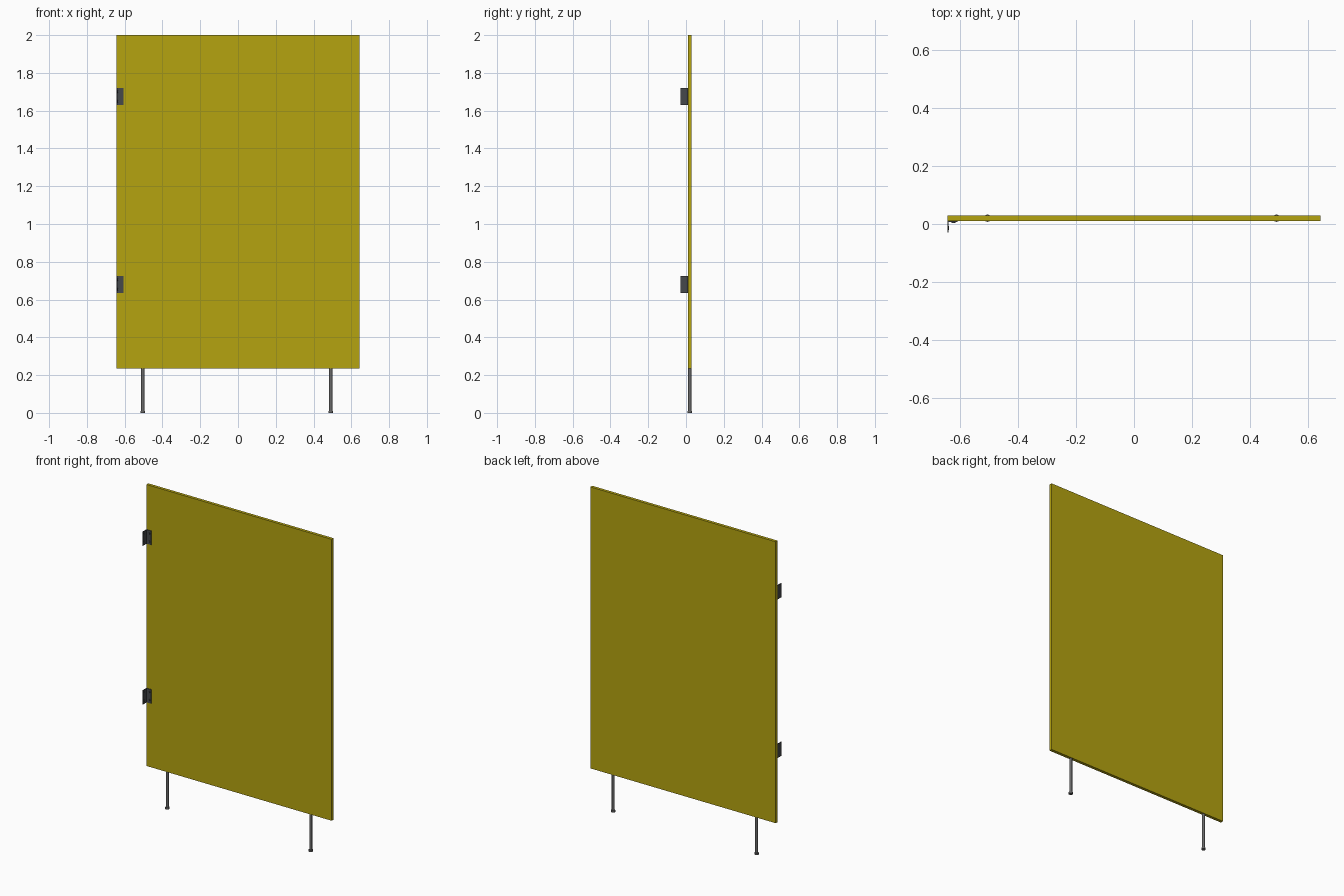
import bpy, math
from mathutils import Matrix

if "Cube" in bpy.data.objects:
    bpy.data.objects.remove(bpy.data.objects["Cube"])


def material(name, rgb):
    m = bpy.data.materials.new(name)
    m.diffuse_color = (*rgb, 1)
    m.use_nodes = True
    m.node_tree.nodes["Principled BSDF"].inputs["Base Color"].default_value = m.diffuse_color
    return m


yellow = material("yellow_board", (0.46, 0.37, 0.005))
dark = material("dark_metal", (0.06, 0.065, 0.07))
steel = material("leg_steel", (0.14, 0.14, 0.14))


def box(name, lo, hi, mat):
    bpy.ops.mesh.primitive_cube_add(size=1, location=[(a + b) / 2 for a, b in zip(lo, hi)])
    o = bpy.context.object
    o.name = name
    o.data.transform(Matrix.Diagonal([b - a for a, b in zip(lo, hi)] + [1]))
    o.data.materials.append(mat)
    return o


def cylinder(name, r, depth, loc, mat, rot=(0, 0, 0), sides=24):
    bpy.ops.mesh.primitive_cylinder_add(radius=r, depth=depth, location=loc, rotation=rot, vertices=sides)
    o = bpy.context.object
    o.name = name
    o.data.materials.append(mat)
    bpy.ops.object.shade_smooth_by_angle(angle=math.radians(40))
    return o


W, Y0, Y1, Z0 = 0.643, 0.0105, 0.0295, 0.235
YC = (Y0 + Y1) / 2

# Board
box("partition_panel", (-W, Y0, Z0), (W, Y1, 2), yellow)

# Legs with wider round feet
for side, x in (("left", -0.504), ("right", 0.491)):
    cylinder(f"{side}_leg", 0.0085, Z0 - 0.008, (x, YC, (Z0 + 0.008) / 2), steel)
    cylinder(f"{side}_foot", 0.0125, 0.01, (x, YC, 0.005), steel)

# Wall brackets: L-shaped angle with two screws in each flange
T, FL = 0.004, 0.036
for level, zc in (("lower", 0.68), ("upper", 1.675)):
    L = [(-W, -0.0295), (-W + T, -0.0295), (-W + T, Y0 - T), (-W + FL, Y0 - T), (-W + FL, Y0), (-W, Y0)]
    h = 0.044
    verts = [(x, y, zc + s * h) for s in (-1, 1) for x, y in L]
    n = len(L)
    faces = [tuple(reversed(range(n))), tuple(range(n, 2 * n))]
    faces += [(i, (i + 1) % n, n + (i + 1) % n, n + i) for i in range(n)]
    mesh = bpy.data.meshes.new(f"{level}_bracket")
    mesh.from_pydata(verts, [], faces)
    mesh.materials.append(dark)
    bpy.context.collection.objects.link(bpy.data.objects.new(f"{level}_bracket", mesh))
    for s in (-1, 1):
        z = zc + s * 0.025
        cylinder(f"{level}_panel_screw", 0.007, 0.003, (-W + 0.021, Y0 - T - 0.001, z), dark,
                 (math.pi / 2, 0, 0), 16)
        cylinder(f"{level}_wall_screw", 0.007, 0.003, (-W + T + 0.001, -0.0145, z), dark,
                 (0, math.pi / 2, 0), 16)
